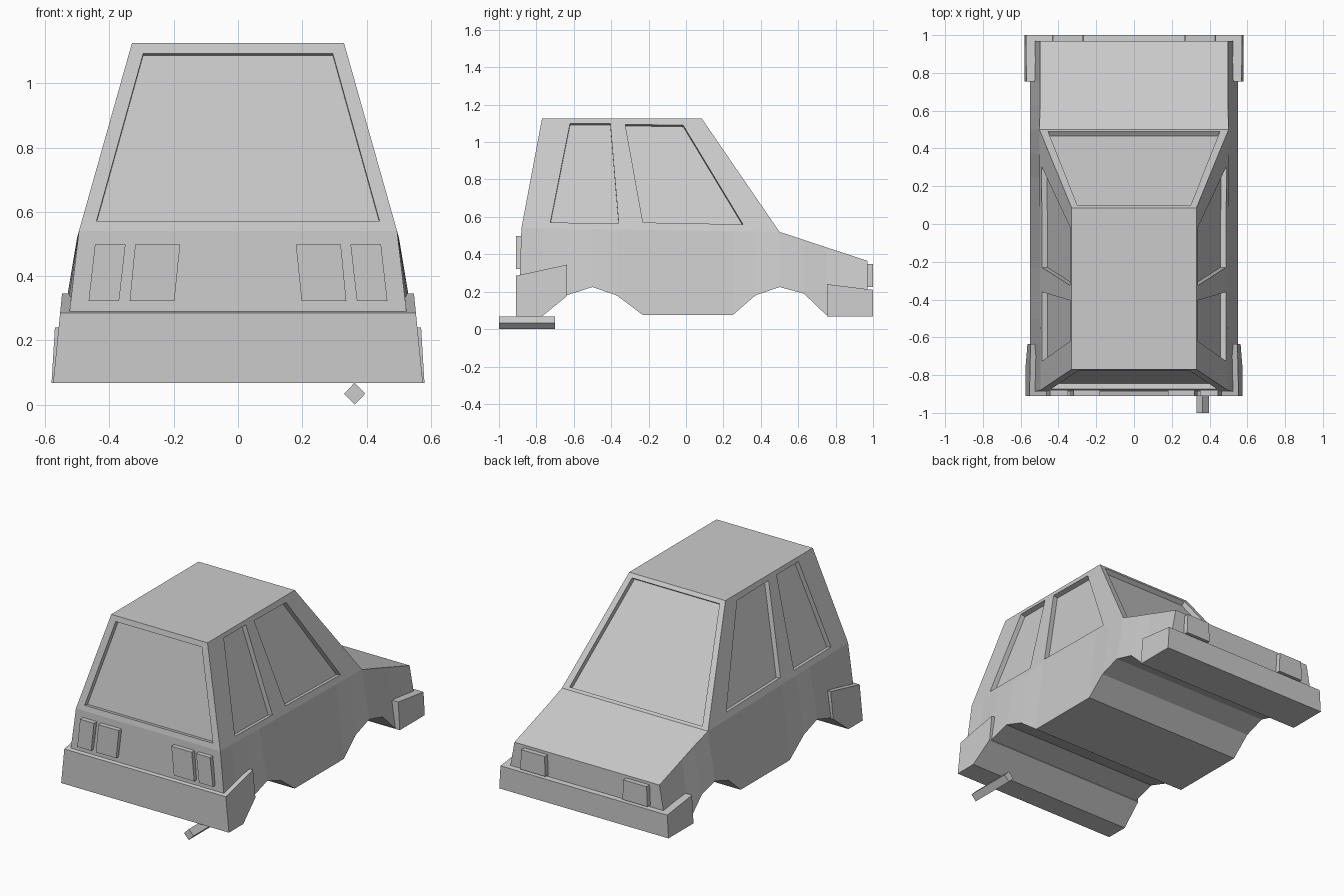
import bpy, bmesh
from mathutils import Vector

if "Cube" in bpy.data.objects:
    bpy.data.objects.remove(bpy.data.objects["Cube"])


def finish(name, bm):
    bmesh.ops.recalc_face_normals(bm, faces=bm.faces[:])
    me = bpy.data.meshes.new(name)
    bm.to_mesh(me)
    bm.free()
    ob = bpy.data.objects.new(name, me)
    bpy.context.collection.objects.link(ob)
    return ob


def add_loft(bm, a, b):
    """Closed solid between two matching outlines."""
    va, vb = [bm.verts.new(p) for p in a], [bm.verts.new(p) for p in b]
    bm.faces.new(va)
    bm.faces.new(vb)
    for i in range(len(va)):
        j = (i + 1) % len(va)
        bm.faces.new((va[i], va[j], vb[j], vb[i]))


def loft(name, a, b):
    bm = bmesh.new()
    add_loft(bm, a, b)
    return finish(name, bm)


# body shell: floor line with wheel arches, belt line above it, cabin on top
floor = [(-.895, .07), (-.77, .07), (-.64, .18), (-.5, .225), (-.37, .18), (-.23, .075),
         (.25, .075), (.37, .18), (.5, .225), (.63, .19), (.75, .075), (.97, .075)]
HOOD = 8  # station where windscreen meets bonnet


def side_x(z):
    return .33 + .165 * (1.125 - z) / .585


def belt_point(i):
    y = floor[i][0] if i else -.88
    if i <= HOOD:
        z = .54 - .02 * (y + .88) / 1.38
        return side_x(z), y, z
    return .497, y, .52 - .155 * (y - .5) / .47


bm = bmesh.new()
low, belt, roof = {}, {}, {}
for s in (-1, 1):
    low[s] = [bm.verts.new((s * .55, y, z)) for y, z in floor]
    belt[s] = []
    for i in range(len(floor)):
        x, y, z = belt_point(i)
        belt[s].append(bm.verts.new((s * x, y, z)))
    roof[s] = [bm.verts.new((s * .33, y, 1.125)) for y in (-.77, .085)]
    for i in range(len(floor) - 1):
        bm.faces.new((low[s][i], low[s][i + 1], belt[s][i + 1], belt[s][i]))
    bm.faces.new(belt[s][:HOOD + 1] + roof[s][::-1])


def bridge(a, b):
    bm.faces.new((a[-1], b[-1], b[1], a[1]))


pairs = lambda d, i: {s: d[s][i] for s in (-1, 1)}
for i in range(len(floor) - 1):
    bridge(pairs(low, i), pairs(low, i + 1))
for i in range(HOOD, len(floor) - 1):
    bridge(pairs(belt, i), pairs(belt, i + 1))
bridge(pairs(low, 0), pairs(belt, 0))
bridge(pairs(belt, 0), pairs(roof, 0))
bridge(pairs(roof, 0), pairs(roof, 1))
bridge(pairs(roof, 1), pairs(belt, HOOD))
bridge(pairs(belt, -1), pairs(low, -1))
body = finish("car_body", bm)

# window recesses, cut 0.03 deep along each panel's normal
windows = [
    [(-.455, .49, .535), (.455, .49, .535), (.30, .10, 1.103), (-.30, .10, 1.103)],
    [(-.44, -.874, .572), (.44, -.874, .572), (.295, -.777, 1.092), (-.295, -.777, 1.092)],
]
for s in (-1, 1):
    for quad in ([(-.725, .57), (-.62, 1.1), (-.405, 1.1), (-.36, .565)],
                 [(-.325, 1.095), (-.015, 1.09), (.305, .56), (-.23, .57)]):
        windows.append([(s * side_x(z), y, z) for y, z in quad])
bm = bmesh.new()
for w in windows:
    p = [Vector(v) for v in w]
    n = (p[2] - p[0]).cross(p[3] - p[1]).normalized()
    if n.dot(p[0] + p[2] - 2 * Vector((0, -.3, .6))) < 0:
        n = -n
    add_loft(bm, [v + n * .03 for v in p], [v - n * .03 for v in p])
cutter = finish("window_cutter", bm)
cutter.hide_render = True
mod = body.modifiers.new("windows", 'BOOLEAN')
mod.operation = 'DIFFERENCE'
mod.solver = 'EXACT'
mod.object = cutter
bpy.context.view_layer.objects.active = body
bpy.ops.object.modifier_apply(modifier=mod.name)
bpy.data.objects.remove(cutter)


# bumpers wrapping both ends, slightly wider toward the ground
def bumper(name, outline, x_low, slope):
    a, b = [[(s * (x_low - slope * (z - .07)), y, z) for y, z in outline] for s in (-1, 1)]
    loft(name, a, b)


bumper("rear_bumper", [(-.91, .068), (-.77, .068), (-.635, .178), (-.635, .345), (-.91, .285)], .575, .1)
bumper("front_bumper", [(.755, .068), (1, .068), (1, .21), (.755, .24)], .58, .06)

# lamps, mirrored left and right
lamps = {
    "tail_lamp_outer": ([(.445, .498), (.35, .498), (.37, .322), (.465, .322)], -.91, -.87),
    "tail_lamp_inner": ([(.32, .498), (.18, .498), (.198, .322), (.337, .322)], -.91, -.87),
    "headlamp": ([(.43, .348), (.27, .348), (.265, .225), (.435, .225)], 1.0, .95),
}
for name, (quad, y0, y1) in lamps.items():
    for s, side in ((-1, "left"), (1, "right")):
        loft(f"{name}_{side}", [(s * x, y0, z) for x, z in quad], [(s * x, y1, z) for x, z in quad])

# four-sided exhaust pipe
ring = [(.363, .0), (.396, .034), (.363, .068), (.33, .034)]
loft("exhaust_pipe", [(x, -1, z) for x, z in ring], [(x, -.7, z) for x, z in ring])
